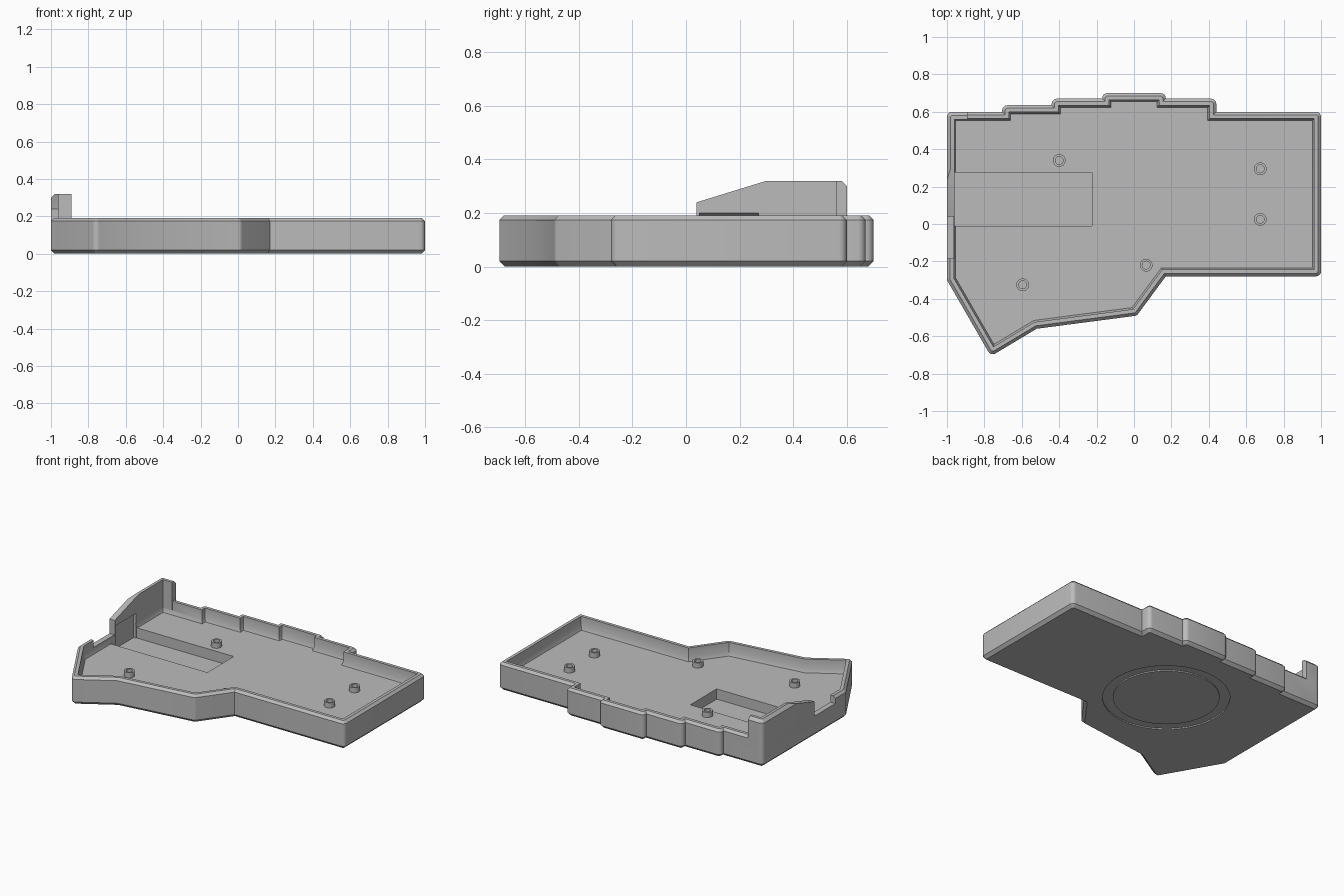
import bpy, bmesh, math
from mathutils import Vector

cube = bpy.data.objects.get("Cube")
if cube:
    bpy.data.objects.remove(cube, do_unlink=True)

grey = bpy.data.materials.new("light grey plastic")
grey.use_nodes = True
colour = (0.5, 0.5, 0.5, 1)
grey.diffuse_color = colour
grey.node_tree.nodes["Principled BSDF"].inputs["Base Color"].default_value = colour

# Plan of the case, counter-clockwise
PLAN = [Vector(p) for p in (
    (-1, 0.6), (-1, -0.3), (-0.765, -0.707), (-0.52, -0.56), (0.015, -0.49),
    (0.17, -0.28), (1, -0.28), (1, 0.6), (0.44, 0.6), (0.44, 0.67), (0.17, 0.67),
    (0.17, 0.7), (-0.17, 0.7), (-0.17, 0.67), (-0.44, 0.67), (-0.44, 0.635),
    (-0.705, 0.635), (-0.705, 0.6))]
FLOOR, RIM = 0.10, 0.19
CORNER, STEPS = 0.028, 5


def inset_plan(d):
    """Plan moved inwards by d, with rounded outward corners."""
    out = []
    for i, p in enumerate(PLAN):
        a = (p - PLAN[i - 1]).normalized()
        b = (PLAN[(i + 1) % len(PLAN)] - p).normalized()
        na, nb = Vector((-a.y, a.x)), Vector((-b.y, b.x))
        corner = p + (na + nb) * d / (1 + na.dot(nb))
        turn = math.atan2(a.cross(b), a.dot(b))
        if turn < 0:
            out.append(corner)
            continue
        r = max(CORNER - d, 0.002)
        centre = corner + (na + nb) * r / (1 + na.dot(nb))
        start = math.atan2(-na.y, -na.x)
        for k in range(STEPS + 1):
            t = start + turn * k / STEPS
            out.append(centre + r * Vector((math.cos(t), math.sin(t))))
    return out


def circle(r, centre=(0, 0), n=64):
    return [Vector((centre[0] + r * math.cos(math.tau * k / n),
                    centre[1] + r * math.sin(math.tau * k / n))) for k in range(n)]


def loft(name, rings, closed=False):
    """Skin a stack of (outline, height) rings, capped or joined end to end."""
    bm = bmesh.new()
    loops = [[bm.verts.new((p.x, p.y, z)) for p in pts] for pts, z in rings]
    pairs = list(zip(loops, loops[1:]))
    if closed:
        pairs.append((loops[-1], loops[0]))
    else:
        bm.faces.new(loops[0])
        bm.faces.new(loops[-1])
    n = len(loops[0])
    for lo, hi in pairs:
        for i in range(n):
            j = (i + 1) % n
            bm.faces.new((lo[i], lo[j], hi[j], hi[i]))
    return finish(name, bm)


def prism(name, profile, axis, start, end):
    """Extrude a flat profile along the x or y axis."""
    bm = bmesh.new()
    place = (lambda u, v, w: (w, u, v)) if axis == "x" else (lambda u, v, w: (u, w, v))
    a = [bm.verts.new(place(u, v, start)) for u, v in profile]
    b = [bm.verts.new(place(u, v, end)) for u, v in profile]
    bm.faces.new(a)
    bm.faces.new(b)
    for i in range(len(a)):
        j = (i + 1) % len(a)
        bm.faces.new((a[i], a[j], b[j], b[i]))
    return finish(name, bm)


def box(name, x, y, z):
    return prism(name, [(y[0], z[0]), (y[1], z[0]), (y[1], z[1]), (y[0], z[1])], "x", *x)


def finish(name, bm):
    bmesh.ops.recalc_face_normals(bm, faces=bm.faces)
    mesh = bpy.data.meshes.new(name)
    bm.to_mesh(mesh)
    bm.free()
    mesh.materials.append(grey)
    ob = bpy.data.objects.new(name, mesh)
    bpy.context.collection.objects.link(ob)
    return ob


def combine(target, tool, operation):
    mod = target.modifiers.new(operation, "BOOLEAN")
    mod.operation, mod.object, mod.solver = operation, tool, "EXACT"
    bpy.context.view_layer.objects.active = target
    bpy.ops.object.modifier_apply(modifier=mod.name)
    bpy.data.objects.remove(tool, do_unlink=True)


# Tray with chamfered outside edges and a sloped foot inside the wall
tray = loft("case_tray", [
    (inset_plan(0.02), 0), (inset_plan(0), 0.02), (inset_plan(0), RIM - 0.016),
    (inset_plan(0.016), RIM), (inset_plan(0.037), RIM), (inset_plan(0.037), 0.125),
    (inset_plan(0.046), FLOOR)])

# Wiring notch in the side wall
combine(tray, box("notch", (-1.1, -0.94), (-0.185, 0.04), (0.14, 0.3)), "DIFFERENCE")

# Raised side guard with a short return along the back, trimmed to the plan
guard = prism("side_guard", [(0.04, 0.13), (0.04, 0.24), (0.3, 0.32), (0.65, 0.32),
                             (0.65, 0.13)], "x", -1.1, -0.96)
combine(guard, box("return", (-1.05, -0.89), (0.56, 0.7), (0.13, 0.32)), "UNION")
combine(guard, loft("trim", [(inset_plan(0), 0.1), (inset_plan(0), 0.3),
                             (inset_plan(0.02), 0.32), (inset_plan(0.02), 0.4)]),
        "INTERSECT")
combine(tray, guard, "UNION")

# Battery pocket and the recess it needs in the guard
combine(tray, box("pocket", (-0.96, -0.225), (-0.01, 0.275), (0.03, 0.15)), "DIFFERENCE")
combine(tray, prism("recess", [(-0.978, 0.03), (-0.978, 0.19), (-0.95, 0.206),
                               (-0.95, 0.03)], "y", 0.05, 0.27), "DIFFERENCE")

# Ring groove underneath
ring_at = (-0.18, 0.096)
combine(tray, loft("groove", [
    (circle(0.395, ring_at), -0.02), (circle(0.395, ring_at), 0.008),
    (circle(0.33, ring_at), 0.008), (circle(0.33, ring_at), -0.02)], True), "DIFFERENCE")

# Screw bosses
parts = [tray]
for i, at in enumerate([(-0.4, 0.34), (0.675, 0.295), (0.675, 0.025),
                        (0.065, -0.22), (-0.595, -0.325)]):
    outer, inner = circle(0.034, at, 32), circle(0.021, at, 32)
    parts.append(loft(f"screw_boss_{i + 1}", [
        (outer, FLOOR - 0.01), (outer, FLOOR + 0.035),
        (inner, FLOOR + 0.035), (inner, FLOOR - 0.01)], True))

bpy.ops.object.select_all(action="DESELECT")
for ob in parts:
    ob.select_set(True)
bpy.context.view_layer.objects.active = tray
bpy.ops.object.shade_smooth_by_angle(angle=math.radians(30))
